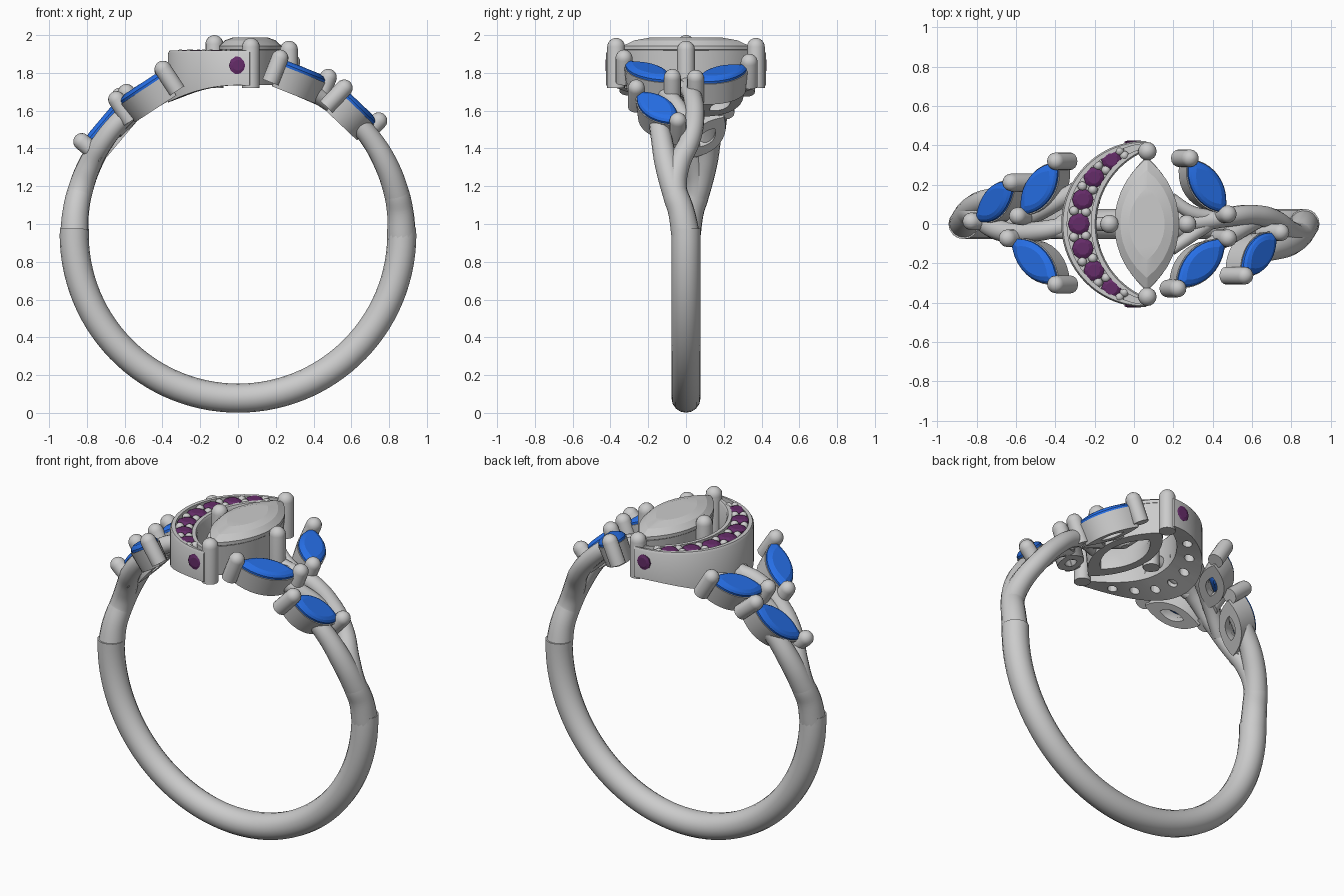
import bpy, bmesh
from math import sin, cos, pi, asin, sqrt, radians
from mathutils import Vector, Matrix

if "Cube" in bpy.data.objects:
    bpy.data.objects.remove(bpy.data.objects["Cube"])

CZ, RI, RC = 0.945, 0.79, 0.867      # ring centre height, finger radius, wire centre radius


def material(name, col):
    m = bpy.data.materials.new(name)
    m.diffuse_color = col
    m.use_nodes = True
    m.node_tree.nodes["Principled BSDF"].inputs["Base Color"].default_value = m.diffuse_color
    return m


BLUE = material("blue_gem", (0.02, 0.16, 0.8, 1))
PURPLE = material("purple_gem", (0.13, 0.025, 0.14, 1))


def loft(name, loops, M=Matrix(), caps=True, mat=None, smooth=35):
    """Skin a stack of closed loops; without caps the last loop joins the first."""
    bm = bmesh.new()
    rows = [[bm.verts.new(M @ Vector(p)) for p in lp] for lp in loops]
    n = len(rows[0])
    pairs = list(zip(rows, rows[1:])) + ([] if caps else [(rows[-1], rows[0])])
    for a, b in pairs:
        for i in range(n):
            j = (i + 1) % n
            bm.faces.new((a[i], a[j], b[j], b[i]))
    if caps:
        bm.faces.new(rows[0])
        bm.faces.new(rows[-1])
    bmesh.ops.recalc_face_normals(bm, faces=bm.faces)
    me = bpy.data.meshes.new(name)
    bm.to_mesh(me)
    bm.free()
    ob = bpy.data.objects.new(name, me)
    bpy.context.collection.objects.link(ob)
    if mat:
        me.materials.append(mat)
    if smooth:
        bpy.ops.object.select_all(action='DESELECT')
        ob.select_set(True)
        bpy.context.view_layer.objects.active = ob
        bpy.ops.object.shade_smooth_by_angle(angle=radians(smooth))
    return ob


def marquise(a, b, n=10):
    R = (a * a + b * b) / (2 * b)
    xs = [-a + 2 * a * i / n for i in range(n + 1)]
    h = [max(0.003, sqrt(R * R - x * x) - R + b) for x in xs]
    return [(x, -y) for x, y in zip(xs, h)] + [(x, y) for x, y in reversed(list(zip(xs, h)))]


def circle(r, n):
    return [(r * cos(2 * pi * i / n), r * sin(2 * pi * i / n)) for i in range(n)]


def ring(pts, s, z):
    return [(x * s, y * s, z) for x, y in pts]


def frame(o, u, n):
    n, u = Vector(n).normalized(), Vector(u).normalized()
    M = Matrix((u, n.cross(u), n)).transposed().to_4x4()
    M.translation = o
    return M


def gem(name, pts, M, crown, depth, mat=None, table=0.6):
    loft(name, [ring(pts, 0.1, -depth), ring(pts, 1, -0.012), ring(pts, 1, 0.008),
                ring(pts, (1 + table) / 2 + 0.04, crown * 0.7), ring(pts, table, crown)], M, mat=mat, smooth=12)


def seat(name, pts, M, top, bottom, taper=0.9, hole=0.4):
    loft(name, [ring(pts, 1, top), ring(pts, taper, bottom), ring(pts, hole, bottom),
                ring(pts, hole, (top + 2 * bottom) / 3), ring(pts, 0.88, top)], M, caps=False)


def prong(name, base, tip, r):
    base, d = Vector(base), Vector(tip) - Vector(base)
    n = d.normalized()
    u = Vector((0, 1, 0)) if abs(n.y) < 0.9 else Vector((1, 0, 0))
    L = d.length - r
    prof = [(r, 0), (r, L)] + [(r * cos(k * pi / 12), L + r * sin(k * pi / 12)) for k in range(1, 6)] + [(0.002, L + r)]
    loft(name, [ring(circle(q, 16), 1, z) for q, z in prof], frame(base, n.cross(u).normalized(), n), smooth=50)


def polar(deg, y, r=RC):
    t = radians(deg)
    return Vector((r * sin(t), y, CZ + r * cos(t)))


def wire(name, pts, kind='BEZIER'):
    """Tube through (position, radius) points."""
    cu = bpy.data.curves.new(name, 'CURVE')
    cu.dimensions, cu.bevel_depth, cu.bevel_resolution = '3D', 1.0, 6
    cu.use_fill_caps, cu.resolution_u = True, 8
    sp = cu.splines.new(kind)
    P = sp.bezier_points if kind == 'BEZIER' else sp.points
    P.add(len(pts) - 1)
    for p, (co, r) in zip(P, pts):
        p.radius = r
        if kind == 'BEZIER':
            p.co = co
            p.handle_left_type = p.handle_right_type = 'AUTO'
        else:
            p.co = (*co, 1)
    ob = bpy.data.objects.new(name, cu)
    bpy.context.collection.objects.link(ob)
    bpy.ops.object.select_all(action='DESELECT')
    ob.select_set(True)
    bpy.context.view_layer.objects.active = ob
    bpy.ops.object.convert(target='MESH')
    bpy.ops.object.shade_smooth_by_angle(angle=radians(40))


# Plain lower half of the band
wire("band", [(polar(88 + 184 * i / 60, 0), 0.077) for i in range(61)], 'POLY')

# Split vine strands, repeated by a half turn about z
STRANDS = {
    "inner_vine": [(91, 0, .076), (82, -.025, .07), (74, -.06, .066), (65, -.04, .06), (55, .02, .055),
                   (45, .045, .052), (33, .035, .05), (24, .01, .045), (17, 0, .04)],
    "outer_vine": [(91, 0, .076), (82, -.025, .07), (74, -.065, .066), (64, -.105, .062), (54, -.13, .056), (44, -.15, .05)],
    "leaf_stem": [(50, .03, .04), (38, -.04, .045), (28, -.11, .045), (20, -.18, .04)],
    "upper_arm": [(30, .03, .04), (20, .06, .035), (13, .13, .03)],
    "lower_arm": [(26, .0, .04), (20, -.06, .035), (13, -.13, .03)],
}
for side, s in (("right", 1), ("left", -1)):
    for nm, pts in STRANDS.items():
        wire(f"{side}_{nm}", [(polar(s * a, s * y, RC - 0.02 * (r < .05)), r) for a, y, r in pts])

# Blue leaf gems, given by their two tips seen from above (outer tip, vine tip)
LEAVES = [((.28, .325), (.46, .06)), ((.22, -.32), (.46, -.08)), ((.55, -.255), (.72, -.05)),
          ((-.61, .205), (-.80, .02)), ((-.39, .31), (-.57, .05)), ((-.39, -.30), (-.62, -.08))]
for k, (p, q) in enumerate(LEAVES, 1):
    r = 0.922
    cx, cy = (p[0] + q[0]) / 2, (p[1] + q[1]) / 2
    t = asin(cx / r)
    n = Vector((sin(t), 0, cos(t)))
    d = Vector((cos(t), 0, -sin(t))) * ((q[0] - p[0]) / cos(t)) + Vector((0, q[1] - p[1], 0))
    c = Vector((0, cy, CZ)) + n * r
    a = d.length / 2
    d.normalize()
    M = frame(c, d, n)
    gem(f"leaf_gem_{k}", marquise(a, 0.08), M, 0.028, 0.08, BLUE, 0.68)
    seat(f"leaf_seat_{k}", marquise(a + 0.008, 0.086), M, -0.005, RI - r + 0.005)
    for nm, s in (("outer", -1), ("vine", 1)):
        e = c + d * s * (a + 0.012)
        prong(f"leaf_{nm}_prong_{k}", e - n * 0.11, e + n * 0.072, 0.045)

# Crescent channel body hugging the finger cylinder underneath
def arc(t):
    o, i = radians(180 - 91 * t), radians(180 - 71 * t)
    return (Vector((0.053 + 0.423 * cos(o), 0.423 * sin(o), 0)),
            Vector((0.212 + 0.402 * cos(i), 0.402 * sin(i), 0)))


def under(p):
    return CZ + sqrt(RI * RI - p.x * p.x)


rows = []
for k in range(49):
    o, i = arc(-1 + k / 24)
    w = min(0.03, (i - o).length * 0.3)
    e = (i - o).normalized()
    Z = Vector((0, 0, 1))
    rows.append([o + Z * under(o), o + Z * 1.905, o + e * 0.008 + Z * 1.918, o + e * w + Z * 1.918, o + e * w + Z * 1.89,
                 i - e * w + Z * 1.89, i - e * w + Z * 1.918, i - e * 0.008 + Z * 1.918, i + Z * 1.905, i + Z * under(i)])
crescent = loft("crescent_channel", rows)

# Drill holes below the purple stones
spots = [(-0.65 + 1.3 * k / 6) for k in range(7)]
mids = [(arc(t)[0] + arc(t)[1]) / 2 for t in spots]
for k, m in enumerate(mids):
    cut = loft("drill", [ring(circle(0.028, 16), 1, 1.5), ring(circle(0.028, 16), 1, 2.1)],
               Matrix.Translation((m.x, m.y, 0)), smooth=0)
    cut.hide_render = True
    mod = crescent.modifiers.new("hole", 'BOOLEAN')
    mod.operation, mod.object, mod.solver = 'DIFFERENCE', cut, 'EXACT'
    bpy.context.view_layer.objects.active = crescent
    bpy.ops.object.modifier_apply(modifier=mod.name)
    bpy.data.objects.remove(cut)

# Purple round stones, their beads, and one stone on each crescent flank
for k, (t, m) in enumerate(zip(spots, mids), 1):
    gem(f"crescent_stone_{k}", circle(0.056 - 0.008 * abs(t), 10), frame((m.x, m.y, 1.9), (1, 0, 0), (0, 0, 1)), 0.02, 0.06, PURPLE)
for k in range(8):
    o, i = arc(-0.758 + 1.517 * k / 7)
    for f in (0.33, 0.67):
        b = o.lerp(i, f)
        prong(f"crescent_bead_{k}_{f}", (b.x, b.y, 1.87), (b.x, b.y, 1.924), 0.024)
for s in (-1, 1):
    gem(f"flank_stone_{s}", circle(0.048, 10), frame((0, s * 0.412, 1.84), (1, 0, 0), (0, s, 0)), 0.014, 0.03, PURPLE)

# Centre marquise stone with its seat and four prongs
M = frame((0.065, 0, 1.935), (0, 1, 0), (0, 0, 1))
gem("centre_stone", marquise(0.335, 0.165, 12), M, 0.053, 0.15, None, 0.55)
seat("centre_seat", marquise(0.34, 0.16, 16), M, -0.015, -0.2, 0.93, 0.62)
for nm, x, y, top in (("back", .068, .37, 1.985), ("front", .068, -.37, 1.985), ("left", -.125, 0, 2.0), ("right", .27, 0, 1.97)):
    prong(f"centre_{nm}_prong", (x, y, 1.72), (x, y, top), 0.047)

# Small bridge joining the crescent to the centre seat
wire("crescent_bridge", [(Vector((-0.25, 0, 1.77)), .035), (Vector((-0.08, 0, 1.79)), .035)], 'POLY')
